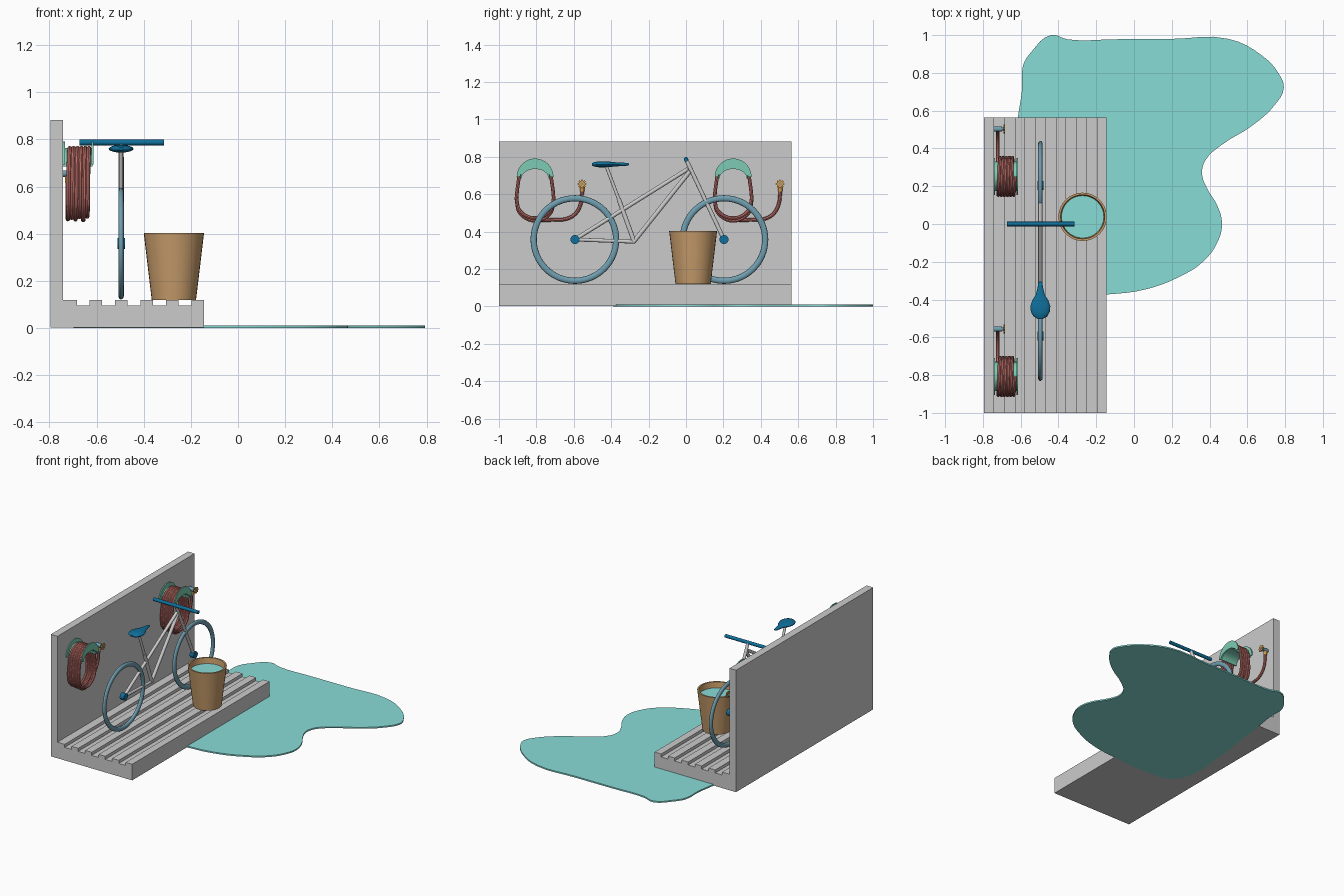
import bpy, bmesh, math
from mathutils import Vector
from math import sin, cos, pi

if "Cube" in bpy.data.objects:
    bpy.data.objects.remove(bpy.data.objects["Cube"])


def material(name, rgb):
    m = bpy.data.materials.new(name)
    m.diffuse_color = (*rgb, 1)
    m.use_nodes = True
    m.node_tree.nodes["Principled BSDF"].inputs["Base Color"].default_value = m.diffuse_color
    return m


WATER = material("water", (0.25, 0.72, 0.68))
STEEL = material("steel_blue", (0.16, 0.34, 0.43))
BLUE = material("deep_blue", (0.005, 0.16, 0.33))
CLAY = material("tan", (0.58, 0.34, 0.15))
HOSE = material("hose_red", (0.55, 0.17, 0.15))
GREEN = material("hanger_green", (0.2, 0.6, 0.45))
BRASS = material("brass", (0.65, 0.33, 0.07))


def finish(ob, mat, smooth=True):
    if mat:
        ob.data.materials.clear()
        ob.data.materials.append(mat)
    if smooth:
        bpy.ops.object.select_all(action='DESELECT')
        ob.select_set(True)
        bpy.context.view_layer.objects.active = ob
        bpy.ops.object.shade_smooth_by_angle(angle=math.radians(35))
    return ob


def from_bmesh(name, bm, mat, smooth=True):
    bmesh.ops.recalc_face_normals(bm, faces=bm.faces)
    me = bpy.data.meshes.new(name)
    bm.to_mesh(me)
    bm.free()
    ob = bpy.data.objects.new(name, me)
    bpy.context.collection.objects.link(ob)
    return finish(ob, mat, smooth)


def prism(name, points, direction, mat=None, smooth=True):
    bm = bmesh.new()
    f = bm.faces.new([bm.verts.new(p) for p in points])
    ext = bmesh.ops.extrude_face_region(bm, geom=[f], use_keep_orig=True)
    bmesh.ops.translate(bm, vec=direction, verts=[v for v in ext['geom'] if isinstance(v, bmesh.types.BMVert)])
    return from_bmesh(name, bm, mat, smooth)


def tube(name, a, b, r, mat=None, sides=16):
    a, b = Vector(a), Vector(b)
    bpy.ops.mesh.primitive_cylinder_add(vertices=sides, radius=r, depth=(b - a).length, location=(a + b) / 2,
                                        rotation=(b - a).to_track_quat('Z', 'Y').to_euler())
    ob = bpy.context.object
    ob.name = name
    return finish(ob, mat)


def loft(name, rings, mat, closed=False, caps=True):
    bm = bmesh.new()
    loops = [[bm.verts.new(p) for p in ring] for ring in rings]
    n = len(loops[0])
    pairs = list(zip(loops, loops[1:])) + ([(loops[-1], loops[0])] if closed else [])
    for p, q in pairs:
        for i in range(n):
            bm.faces.new((p[i], p[(i + 1) % n], q[(i + 1) % n], q[i]))
    if caps and not closed:
        bm.faces.new(loops[0])
        bm.faces.new(loops[-1])
    return from_bmesh(name, bm, mat)


def smooth_curve(name, pts, mat, cyclic=False, flat=False, radius=0.0, res=4):
    cu = bpy.data.curves.new(name, 'CURVE')
    cu.dimensions = '2D' if flat else '3D'
    cu.resolution_u = res
    sp = cu.splines.new('BEZIER')
    sp.bezier_points.add(len(pts) - 1)
    for bp, p in zip(sp.bezier_points, pts):
        bp.co = p
        bp.handle_left_type = bp.handle_right_type = 'AUTO'
    sp.use_cyclic_u = cyclic
    if flat:
        cu.fill_mode, cu.extrude = 'BOTH', 0.005
    else:
        cu.bevel_depth, cu.bevel_resolution, cu.use_fill_caps = radius, 2, True
    ob = bpy.data.objects.new(name, cu)
    bpy.context.collection.objects.link(ob)
    bpy.ops.object.select_all(action='DESELECT')
    ob.select_set(True)
    bpy.context.view_layer.objects.active = ob
    bpy.ops.object.convert(target='MESH')
    return finish(bpy.context.object, mat)


# grooved platform and back wall, one L-shaped profile
prof = [(-0.795, 0.002), (-0.145, 0.002), (-0.145, 0.118)]
for i in range(5):
    x = -0.197 - 0.108 * i
    prof += [(x, 0.118), (x, 0.096), (x - 0.055, 0.096), (x - 0.055, 0.118)]
prof += [(-0.742, 0.118), (-0.742, 0.882), (-0.795, 0.882)]
prism("platform_and_wall", [(x, -1, z) for x, z in prof], (0, 1.565, 0), smooth=False)

# puddle
edge = [(-0.44, 1.0), (-0.35, 0.977), (-0.1, 0.978), (0.2, 0.98), (0.5, 0.98), (0.68, 0.89), (0.77, 0.79),
        (0.793, 0.72), (0.745, 0.63), (0.625, 0.52), (0.466, 0.42), (0.38, 0.34), (0.36, 0.27), (0.386, 0.19),
        (0.44, 0.1), (0.466, 0.0), (0.44, -0.1), (0.365, -0.2), (0.233, -0.283), (0.058, -0.347),
        (-0.143, -0.373), (-0.45, -0.385), (-0.63, -0.34), (-0.69, -0.2), (-0.68, 0.05), (-0.65, 0.3),
        (-0.614, 0.57), (-0.593, 0.71), (-0.587, 0.84), (-0.54, 0.915)]
puddle = smooth_curve("puddle", [(x, y, 0) for x, y in edge], WATER, cyclic=True, flat=True)
puddle.location.z = 0.005


# bucket with water
def circle(cx, cy, z, r, n=32):
    return [(cx + r * cos(2 * pi * i / n), cy + r * sin(2 * pi * i / n), z) for i in range(n)]


loft("bucket", [circle(-0.272, 0.038, z, r) for z, r in
                ((0.119, 0.094), (0.403, 0.128), (0.403, 0.117), (0.135, 0.085))], CLAY)
tube("bucket_water", (-0.272, 0.038, 0.34), (-0.272, 0.038, 0.362), 0.114, WATER, 32)

# bicycle wheels and hubs
BX = -0.496
for tag, y in (("rear", -0.594), ("front", 0.203)):
    bpy.ops.mesh.primitive_torus_add(major_segments=64, minor_segments=12, major_radius=0.2205, minor_radius=0.0165,
                                     location=(BX, y, 0.358), rotation=(0, pi / 2, 0))
    wheel = bpy.context.object
    wheel.name = tag + "_wheel"
    wheel.scale.z = 0.72
    finish(wheel, STEEL)
    tube(tag + "_hub", (BX - 0.016, y, 0.358), (BX + 0.016, y, 0.358), 0.024, BLUE, 24)

# bicycle frame
for name, a, b, r in (("top_tube", (-0.594, 0.358), (0.01, 0.735), 0.011),
                      ("down_tube", (-0.278, 0.348), (0.02, 0.722), 0.012),
                      ("chain_stay", (-0.594, 0.358), (-0.272, 0.346), 0.010),
                      ("seat_tube", (-0.276, 0.343), (-0.36, 0.575), 0.012),
                      ("seat_post", (-0.36, 0.575), (-0.43, 0.76), 0.009),
                      ("fork", (0.0, 0.787), (0.203, 0.358), 0.011)):
    tube(name, (BX, *a), (BX, *b), r)
tube("handlebar", (-0.672, 0.0, 0.787), (-0.315, 0.0, 0.787), 0.012, BLUE)

# teardrop seat
stations = [(-0.503, 0.012, 0.006), (-0.49, 0.036, 0.012), (-0.465, 0.05, 0.016), (-0.435, 0.053, 0.016),
            (-0.405, 0.043, 0.014), (-0.375, 0.024, 0.011), (-0.335, 0.014, 0.009), (-0.312, 0.011, 0.007),
            (-0.305, 0.005, 0.003)]
loft("seat", [[(BX + w * cos(pi * k / 8), y, 0.76 + h * sin(pi * k / 8)) for k in range(16)]
              for y, w, h in stations], BLUE)


# wall hose sets: hanger, coil and tap
def crescent(yc, x, zc, r, ri, hi, n=24):
    arc = [pi * i / n for i in range(n + 1)]
    return ([(x, yc + r * cos(t), zc + r * sin(t)) for t in arc] +
            [(x, yc + ri * cos(t), zc + hi * sin(t)) for t in reversed(arc)])


for tag, yc in (("near", -0.807), ("far", 0.252)):
    prism(tag + "_hanger_saddle", crescent(yc, -0.742, 0.685, 0.078, 0.072, 0.05), (0.125, 0, 0), GREEN)
    for part, x in (("back", -0.742), ("front", -0.621)):
        prism(f"{tag}_hanger_{part}_plate", crescent(yc, x, 0.693, 0.098, 0.08, 0.042), (0.007, 0, 0), GREEN)

    # hose winds over the saddle, then runs along the wall to the tap
    path, turns, seg = [], 5.5, 16
    steps = int(turns * seg)
    for i in range(steps + 1):
        f = i / steps
        t = pi / 2 + 2 * pi * i / seg
        top = sin(t) > -1e-6
        r = 0.088 if top else 0.1
        sag = 0.008 * sin(5 * f * pi)
        path.append((-0.632 - 0.09 * f, yc + r * cos(t), (0.675 if top else 0.565 + sag) + r * sin(t)))
    path += [(-0.722, yc + dy, z) for dy, z in ((0.1, 0.463), (0.17, 0.469), (0.215, 0.495),
                                                (0.243, 0.545), (0.251, 0.60), (0.251, 0.625))]
    smooth_curve(tag + "_hose", path, HOSE, radius=0.0095, res=3)

    # tap body, spout and scalloped handle
    ty, tz = yc + 0.251, 0.655
    tube(tag + "_tap_body", (-0.743, ty, tz), (-0.70, ty, tz), 0.014, STEEL)
    tube(tag + "_tap_spout", (-0.722, ty, tz), (-0.722, ty, 0.615), 0.012, BRASS)
    tube(tag + "_tap_stem", (-0.70, ty, tz), (-0.682, ty, tz), 0.007, STEEL)
    ring = [2 * pi * i / 48 for i in range(48)]
    prism(tag + "_tap_handle", [(-0.692, ty + (0.021 + 0.003 * cos(8 * t)) * cos(t),
                                 tz + (0.021 + 0.003 * cos(8 * t)) * sin(t)) for t in ring], (0.008, 0, 0), BRASS)
